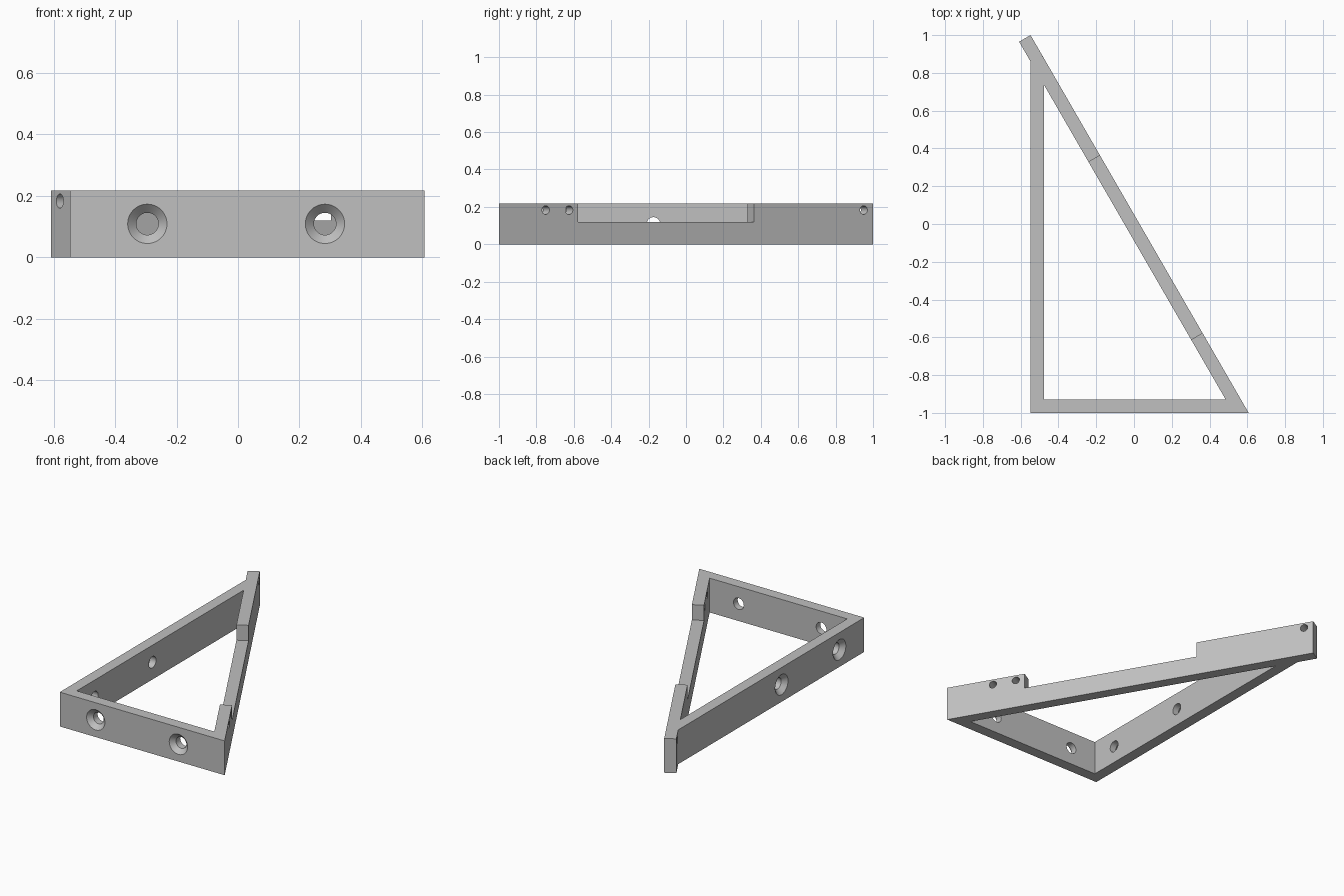
import bpy, bmesh, math
from mathutils import Vector, Matrix

if "Cube" in bpy.data.objects:
    bpy.data.objects.remove(bpy.data.objects["Cube"])

HEIGHT, WALL = 0.217, 0.07
NOTCH_Z = 0.12
SLOPE = math.tan(math.radians(30))
OUT = Vector((math.cos(math.radians(30)), 0.5, 0))   # outward normal of the sloping bar
ALONG = Vector((0.5, -OUT.x, 0))                     # direction down the sloping bar
RIGHT, LEFT = 0.607, -0.547

grey = bpy.data.materials.new("plain grey")
grey.use_nodes = True
colour = (0.53, 0.53, 0.53, 1)
grey.diffuse_color = colour
grey.node_tree.nodes["Principled BSDF"].inputs["Base Color"].default_value = colour


def slope_point(y):
    """Point on the outer face of the sloping bar."""
    return Vector((RIGHT - (y + 1) * SLOPE, y, 0))


def finish(name, bm):
    bmesh.ops.recalc_face_normals(bm, faces=bm.faces)
    mesh = bpy.data.meshes.new(name)
    bm.to_mesh(mesh)
    bm.free()
    mesh.materials.append(grey)
    ob = bpy.data.objects.new(name, mesh)
    bpy.context.collection.objects.link(ob)
    return ob


def prism(name, outline, z0, z1):
    bm = bmesh.new()
    face = bm.faces.new([bm.verts.new((p[0], p[1], z0)) for p in outline])
    top = bmesh.ops.extrude_face_region(bm, geom=[face])["geom"]
    verts = [v for v in top if isinstance(v, bmesh.types.BMVert)]
    bmesh.ops.translate(bm, verts=verts, vec=(0, 0, z1 - z0))
    return finish(name, bm)


def drill(name, start, inward, profile, sides=48):
    """Solid turned from (radius, depth) pairs, pointing along inward."""
    bm = bmesh.new()
    rings = []
    for radius, depth in profile:
        rings.append([bm.verts.new((radius * math.cos(math.tau * i / sides),
                                    radius * math.sin(math.tau * i / sides), depth))
                      for i in range(sides)])
    for a, b in zip(rings, rings[1:]):
        for i in range(sides):
            j = (i + 1) % sides
            bm.faces.new((a[i], a[j], b[j], b[i]))
    bm.faces.new(rings[0])
    bm.faces.new(rings[-1])
    turn = inward.to_track_quat('Z', 'Y').to_matrix().to_4x4()
    bm.transform(Matrix.Translation(start) @ turn)
    return finish(name, bm)


# Solid triangular body with the sloping bar running past the left bar
tip = slope_point(1)
inner_tip = tip - OUT * WALL
meet = (LEFT, inner_tip.y - (LEFT - inner_tip.x) / SLOPE)
frame = prism("triangular_frame",
              [(LEFT, -1), (RIGHT, -1), tip, inner_tip, meet], 0, HEIGHT)

# Inner opening
ix, iy = LEFT + WALL, -1 + WALL
opening = [(ix, iy),
           (inner_tip.x + (inner_tip.y - iy) * SLOPE, iy),
           (ix, inner_tip.y - (ix - inner_tip.x) / SLOPE)]
cutters = [prism("opening_cutter", opening, -0.1, HEIGHT + 0.1)]

# Notch in the top of the sloping bar
a, b = slope_point(0.363), slope_point(-0.577)
cutters.append(prism("notch_cutter",
                     [a + OUT * 0.05, b + OUT * 0.05,
                      b - OUT * (WALL + 0.02), a - OUT * (WALL + 0.02)],
                     NOTCH_Z, HEIGHT + 0.1))

# Countersunk screw holes in the front and left bars
screw = [(0.074, -0.01), (0.036, 0.028), (0.036, WALL + 0.02)]
for x in (-0.295, 0.283):
    cutters.append(drill("screw_cutter", Vector((x, -1, 0.109)), Vector((0, 1, 0)), screw))
for y in (-0.752, -0.174):
    cutters.append(drill("screw_cutter", Vector((LEFT, y, 0.109)), Vector((1, 0, 0)), screw))

# Small plain holes through the sloping bar
pin = [(0.023, -0.02), (0.023, WALL + 0.02)]
for y in (-0.75, -0.625, 0.95):
    cutters.append(drill("pin_cutter", slope_point(y) + Vector((0, 0, 0.183)), -OUT, pin))

# Cut everything out and keep the finished mesh
for cutter in cutters:
    cutter.hide_render = True
    mod = frame.modifiers.new(cutter.name, 'BOOLEAN')
    mod.operation = 'DIFFERENCE'
    mod.solver = 'EXACT'
    mod.object = cutter
bpy.context.view_layer.update()
graph = bpy.context.evaluated_depsgraph_get()
result = bpy.data.meshes.new_from_object(frame.evaluated_get(graph))
frame.modifiers.clear()
frame.data = result
for cutter in cutters:
    bpy.data.objects.remove(cutter)

bpy.ops.object.select_all(action='DESELECT')
frame.select_set(True)
bpy.context.view_layer.objects.active = frame
bpy.ops.object.shade_smooth_by_angle(angle=math.radians(25))
